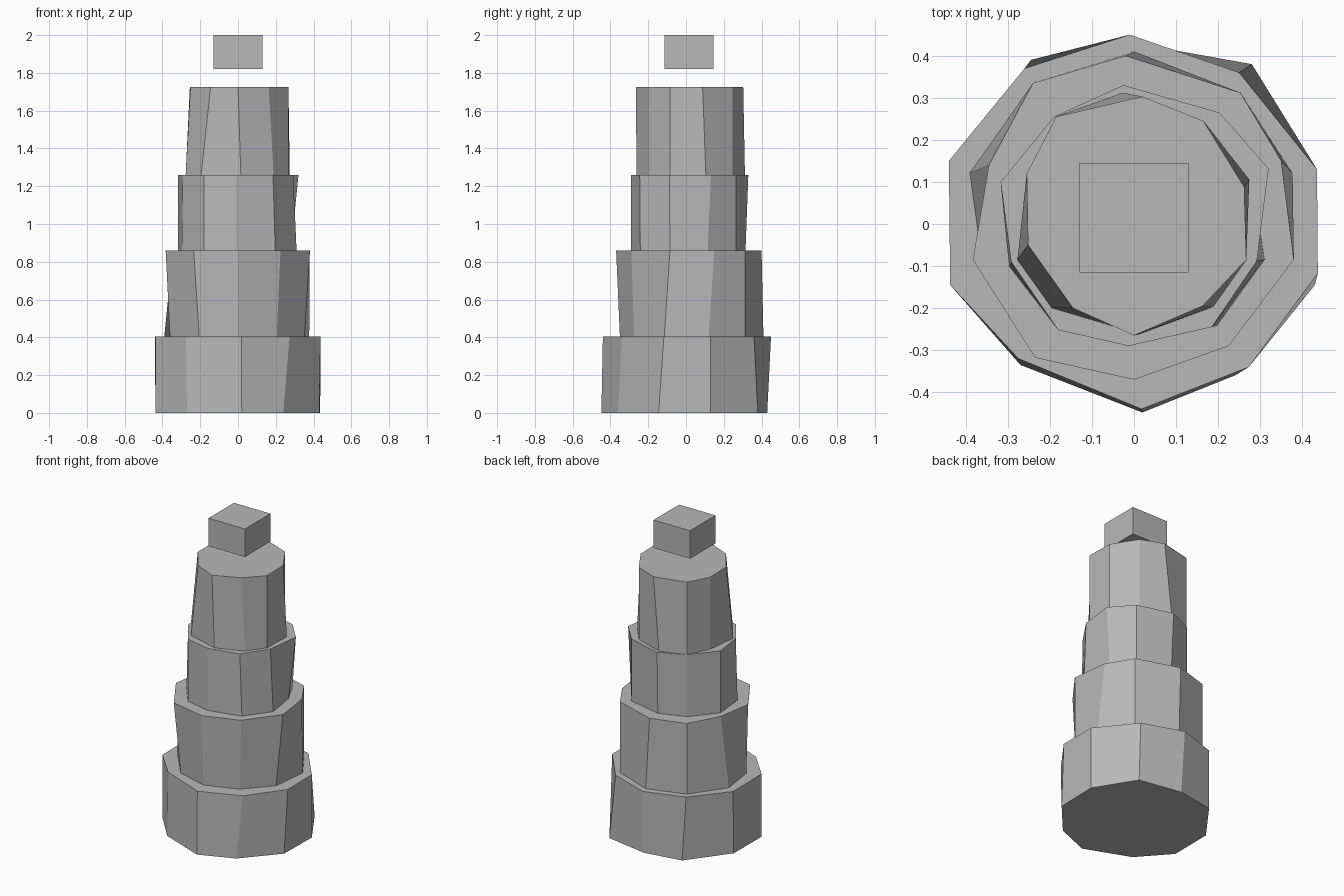
import bpy, bmesh

stone = bpy.data.materials.new("stone")
stone.diffuse_color = (0.48, 0.48, 0.485, 1)


def tier(name, z0, z1, top, moved):
    """Hand-cut ten-sided drum; moved = {index: (x, y)} where the base corner differs from the top."""
    bm = bmesh.new()
    n = len(top)
    base = [bm.verts.new((*moved.get(i, p), z0)) for i, p in enumerate(top)]
    roof = [bm.verts.new((*p, z1)) for p in top]
    bm.faces.new(base)
    bm.faces.new(roof)
    for i in range(n):
        j = (i + 1) % n
        bm.faces.new((base[i], base[j], roof[j], roof[i]))
    bmesh.ops.recalc_face_normals(bm, faces=bm.faces)
    mesh = bpy.data.meshes.new(name)
    bm.to_mesh(mesh)
    bm.free()
    mesh.materials.append(stone)
    ob = bpy.data.objects.new(name, mesh)
    bpy.context.collection.objects.link(ob)
    return ob


# Corners run clockwise from the back (+y)
tier("base_tier", 0.0, 0.405,
     [(-0.01, 0.45), (0.25, 0.36), (0.435, 0.13), (0.437, -0.117), (0.273, -0.34),
      (0.018, -0.44), (-0.275, -0.32), (-0.437, -0.145), (-0.44, 0.15), (-0.26, 0.37)],
     {0: (0.0, 0.43), 1: (0.28, 0.38), 3: (0.43, -0.145), 4: (0.24, -0.36),
      5: (0.02, -0.448), 6: (-0.27, -0.335), 8: (-0.435, 0.135), 9: (-0.245, 0.39)})

tier("second_tier", 0.405, 0.86,
     [(-0.02, 0.4), (0.253, 0.312), (0.35, 0.15), (0.38, -0.085), (0.225, -0.29),
      (0.0, -0.37), (-0.235, -0.318), (-0.383, -0.085), (-0.345, 0.14), (-0.24, 0.335)],
     {0: (0.0, 0.41), 2: (0.377, 0.12), 3: (0.352, -0.115), 4: (0.205, -0.275),
      5: (0.0, -0.35), 6: (-0.205, -0.29), 7: (-0.36, -0.1), 8: (-0.39, 0.122)})

tier("third_tier", 0.86, 1.26,
     [(-0.025, 0.33), (0.203, 0.265), (0.32, 0.132), (0.292, -0.088), (0.185, -0.245),
      (-0.013, -0.29), (-0.18, -0.252), (-0.292, -0.09), (-0.317, 0.1), (-0.19, 0.255)],
     {0: (-0.02, 0.315), 2: (0.28, 0.115), 3: (0.31, -0.085), 4: (0.197, -0.242),
      7: (-0.297, -0.1)})

tier("top_tier", 1.26, 1.725,
     [(0.02, 0.303), (0.165, 0.245), (0.262, 0.088), (0.267, -0.085), (0.163, -0.195),
      (0.0, -0.265), (-0.145, -0.2), (-0.252, -0.05), (-0.255, 0.12), (-0.185, 0.255)],
     {0: (-0.025, 0.312), 2: (0.274, 0.105), 4: (0.188, -0.197), 5: (0.015, -0.262),
      6: (-0.195, -0.2), 7: (-0.277, -0.085)})

# Floating block above the tower
bpy.ops.mesh.primitive_cube_add(size=1, location=(0, 0.015, 1.91))
block = bpy.context.object
block.name = "cap_block"
block.scale = (0.26, 0.26, 0.18)
block.data.materials.append(stone)
